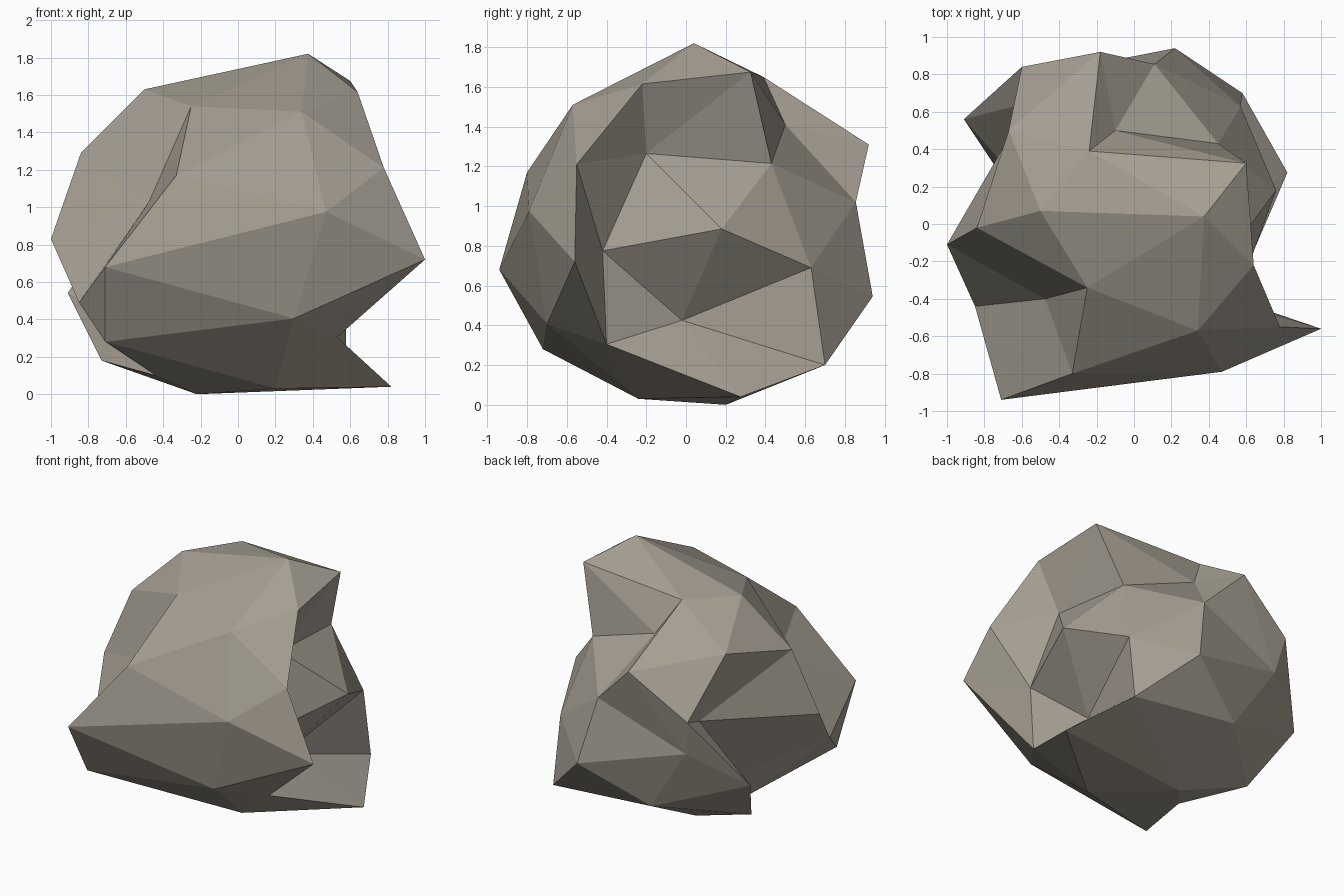
import bpy, bmesh

# Rock: a subdivided icosahedron lying with one pole towards the front,
# each ring of corners pushed in or out to form bumps and hollows.
front_pole = (-0.33, -0.80, 1.17)
back_pole = (0.22, 0.94, 0.545)

# Corner rings
ring = [(0.64, -0.22, 1.615), (1.0, -0.56, 0.72), (-0.71, -0.72, 0.28),
        (-1.0, -0.11, 0.83), (-0.50, 0.07, 1.63)]
low = [(0.76, 0.18, 0.885), (0.82, 0.275, 0.04), (-0.73, 0.29, 0.18),
       (-0.60, 0.84, 1.02), (-0.10, 0.50, 1.41)]

# Mid-edge rings, front to back
front_mid = [(0.34, -0.57, 1.51), (0.47, -0.79, 0.975), (-0.71, -0.94, 0.68),
             (-0.475, -0.40, 1.03), (-0.25, -0.34, 1.54)]
ring_mid = [(0.78, -0.55, 1.21), (0.30, -0.70, 0.405), (-0.85, -0.44, 0.49),
            (-0.84, -0.02, 1.29), (0.375, 0.04, 1.82)]
zigzag = [(0.48, -0.20, 1.265), (0.54, -0.42, 0.775), (0.53, -0.40, 0.305),
          (0.20, -0.24, 0.03), (-0.44, -0.07, 0.10), (-0.53, 0.13, 0.37),
          (-0.56, 0.65, 0.95), (-0.67, 0.50, 1.41), (-0.24, 0.39, 1.65),
          (0.60, 0.325, 1.675)]
low_mid = [(0.38, -0.02, 0.425), (-0.22, 0.20, 0.0), (-0.91, 0.56, 0.54),
           (-0.18, 0.92, 1.31), (0.45, 0.43, 1.215)]
back_mid = [(0.57, 0.63, 0.69), (0.58, 0.70, 0.20), (-0.24, 0.74, 0.28),
            (-0.55, 0.79, 0.76), (0.11, 0.855, 1.02)]

bm = bmesh.new()


def add(points):
    return [bm.verts.new(p) for p in points]


P, Q = add([front_pole, back_pole])
R, L, FM, RM, Z, LM, BM = map(
    add, (ring, low, front_mid, ring_mid, zigzag, low_mid, back_mid))


def split_triangle(a, b, c, ab, bc, ca):
    """One icosahedron side, split in four at its edge points."""
    for f in ((a, ab, ca), (ab, b, bc), (ca, bc, c), (ab, bc, ca)):
        bm.faces.new(f)


for i in range(5):
    j = (i + 1) % 5
    split_triangle(P, R[i], R[j], FM[i], RM[i], FM[j])
    split_triangle(R[i], L[i], R[j], Z[2 * i], Z[2 * i + 1], RM[i])
    split_triangle(R[j], L[i], L[j], Z[2 * i + 1], LM[i], Z[2 * j])
    split_triangle(L[i], Q, L[j], BM[i], BM[j], LM[i])

bmesh.ops.recalc_face_normals(bm, faces=bm.faces[:])
mesh = bpy.data.meshes.new("rock")
bm.to_mesh(mesh)
bm.free()

# Single stone colour, flat shaded
stone = bpy.data.materials.new("warm_grey_stone")
stone.diffuse_color = (0.38, 0.345, 0.29, 1.0)
mesh.materials.append(stone)
for poly in mesh.polygons:
    poly.use_smooth = False

rock = bpy.data.objects.new("rock", mesh)
bpy.context.collection.objects.link(rock)
